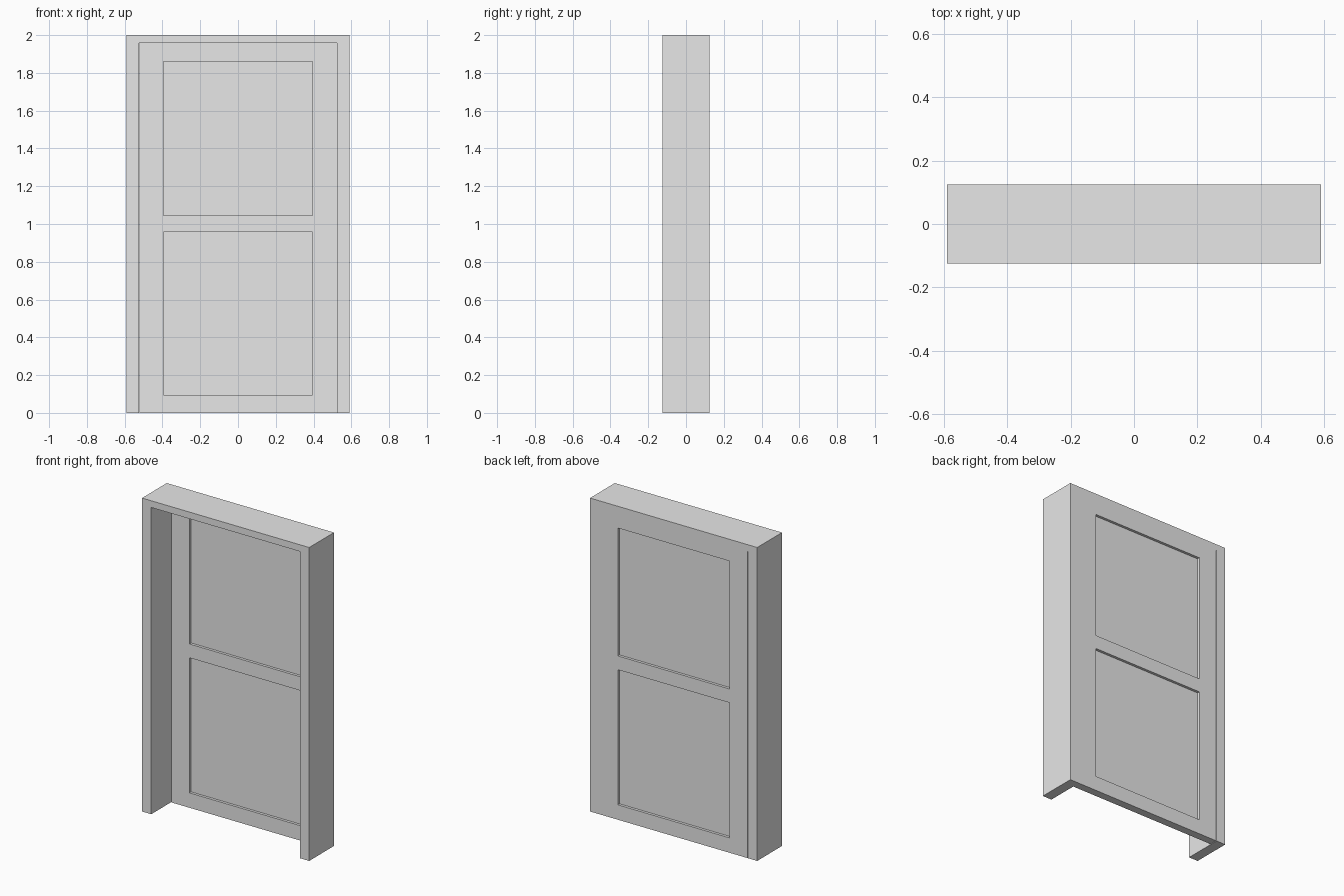
import bpy
import bmesh
from mathutils import Vector

cube = bpy.data.objects.get("Cube")
if cube:
    bpy.data.objects.remove(cube, do_unlink=True)

WIDTH, HEIGHT, DEPTH = 1.18, 2.0, 0.25
OPEN_X, OPEN_TOP = 0.525, 1.957       # doorway half width and height
LEAF_FRONT, BACK = 0.074, DEPTH / 2   # door leaf sits at the back of the frame
GAP = 0.004                           # clearance on the latch side
PANEL_X, RECESS = 0.394, 0.017
PANELS = [(0.095, 0.957), (1.045, 1.861)]

grey = bpy.data.materials.new("plain_grey")
grey.use_nodes = True
grey.diffuse_color = (0.8, 0.8, 0.8, 1)
grey.node_tree.nodes["Principled BSDF"].inputs["Base Color"].default_value = (0.8, 0.8, 0.8, 1)


def add_object(name, bm):
    bmesh.ops.recalc_face_normals(bm, faces=bm.faces[:])
    mesh = bpy.data.meshes.new(name)
    bm.to_mesh(mesh)
    bm.free()
    mesh.materials.append(grey)
    obj = bpy.data.objects.new(name, mesh)
    bpy.context.collection.objects.link(obj)


def extruded_profile(outline, y0, y1):
    """Solid made by pushing an x-z outline from y0 to y1."""
    bm = bmesh.new()
    face = bm.faces.new([bm.verts.new((x, y0, z)) for x, z in outline])
    out = bmesh.ops.extrude_face_region(bm, geom=[face], use_keep_orig=True)
    verts = [v for v in out["geom"] if isinstance(v, bmesh.types.BMVert)]
    bmesh.ops.translate(bm, verts=verts, vec=(0, y1 - y0, 0))
    bmesh.ops.recalc_face_normals(bm, faces=bm.faces[:])
    return bm


# Door frame: two jambs and a header in one piece
half = WIDTH / 2
right_side = [(OPEN_X, OPEN_TOP), (OPEN_X, 0), (half, 0), (half, HEIGHT)]
left_side = [(-x, z) for x, z in reversed(right_side)]
add_object("door_frame", extruded_profile(right_side + left_side, -DEPTH / 2, BACK))

# Door leaf: slab cut along the panel borders, panels sunk on both sides
x0, x1 = GAP - OPEN_X, OPEN_X
leaf = extruded_profile([(x0, 0), (x1, 0), (x1, OPEN_TOP), (x0, OPEN_TOP)], LEAF_FRONT, BACK)
cuts = [(Vector((x, 0, 0)), Vector((1, 0, 0))) for x in (-PANEL_X, PANEL_X)]
cuts += [(Vector((0, 0, z)), Vector((0, 0, 1))) for pair in PANELS for z in pair]
for point, normal in cuts:
    geom = leaf.verts[:] + leaf.edges[:] + leaf.faces[:]
    bmesh.ops.bisect_plane(leaf, geom=geom, plane_co=point, plane_no=normal)


def is_panel(face):
    c = face.calc_center_median()
    inside = any(low < c.z < high for low, high in PANELS)
    return abs(face.normal.y) > 0.9 and abs(c.x) < PANEL_X and inside


leaf.normal_update()
panels = [f for f in leaf.faces if is_panel(f)]
bmesh.ops.inset_individual(leaf, faces=panels, thickness=0, depth=-RECESS)
add_object("door_leaf", leaf)
